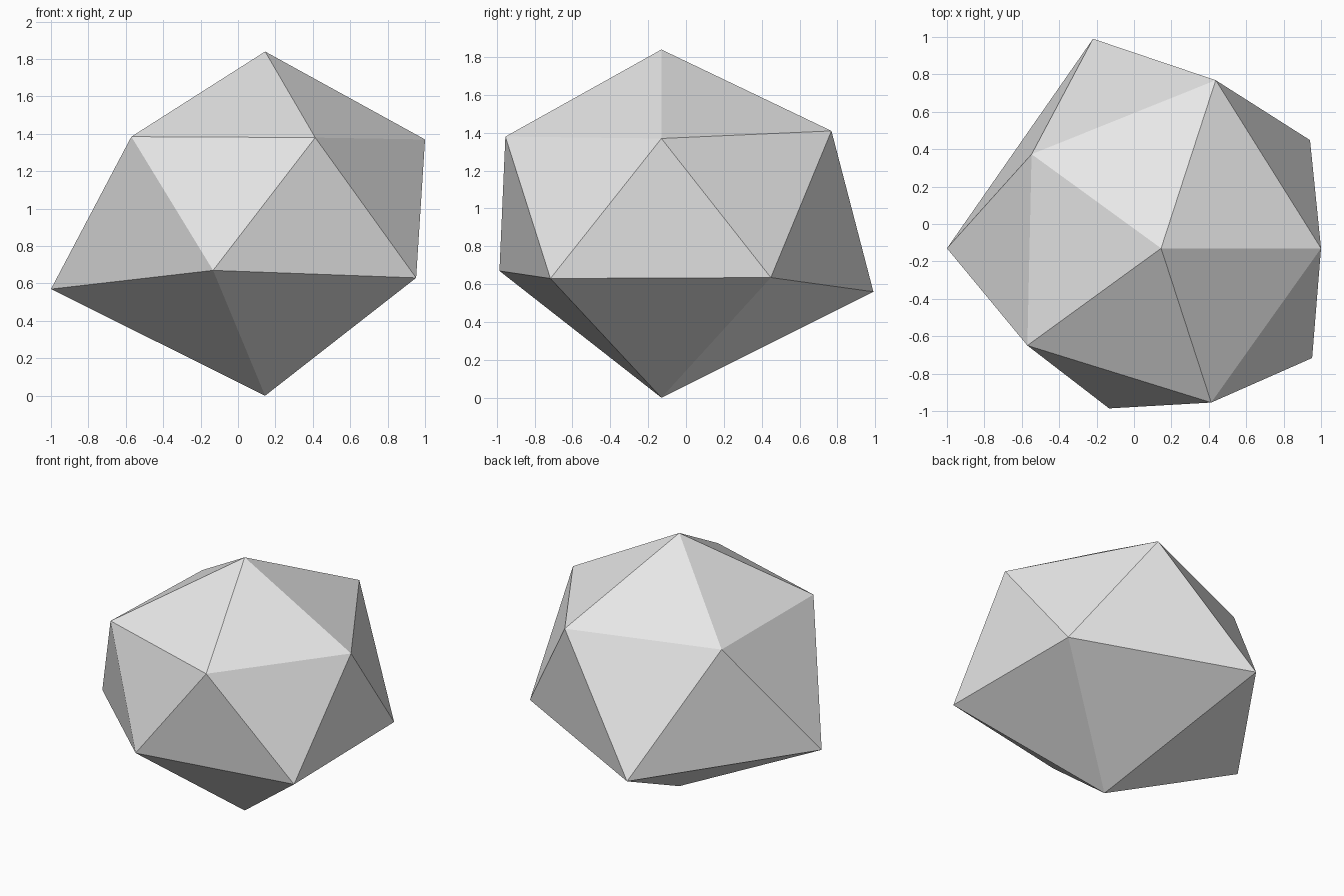
import bpy
import bmesh
from math import cos, sin, radians

cube = bpy.data.objects.get("Cube")
if cube:
    bpy.data.objects.remove(cube, do_unlink=True)

# Stone material
grey = bpy.data.materials.new("light grey stone")
grey.use_nodes = True
colour = (0.8, 0.8, 0.8, 1.0)
grey.diffuse_color = colour
grey.node_tree.nodes["Principled BSDF"].inputs["Base Color"].default_value = colour

AXIS_X, AXIS_Y = 0.145, -0.13


def add_ring(bm, start_angle, profile):
    """Five corners, each with its own distance from the axis and height."""
    ring = []
    for i, (radius, height) in enumerate(profile):
        a = radians(start_angle + 72 * i)
        ring.append(bm.verts.new((AXIS_X + radius * cos(a),
                                  AXIS_Y + radius * sin(a), height)))
    return ring


# Irregular twenty-sided rock: two poles and two staggered rings
bm = bmesh.new()
top = bm.verts.new((AXIS_X, AXIS_Y, 1.84))
bottom = bm.verts.new((AXIS_X, AXIS_Y, 0.0))
upper = add_ring(bm, 0, [(0.855, 1.37), (0.945, 1.41), (0.856, 1.37),
                         (0.884, 1.385), (0.867, 1.38)])
lower = add_ring(bm, 36, [(0.984, 0.635), (1.178, 0.56), (1.145, 0.57),
                          (0.9, 0.67), (0.998, 0.63)])

for i in range(5):
    j = (i + 1) % 5
    bm.faces.new((top, upper[i], upper[j]))
    bm.faces.new((upper[i], lower[i], upper[j]))
    bm.faces.new((lower[i], lower[j], upper[j]))
    bm.faces.new((bottom, lower[j], lower[i]))
bmesh.ops.recalc_face_normals(bm, faces=bm.faces)

mesh = bpy.data.meshes.new("rock")
bm.to_mesh(mesh)
bm.free()
mesh.materials.append(grey)
rock = bpy.data.objects.new("rock", mesh)
bpy.context.collection.objects.link(rock)
